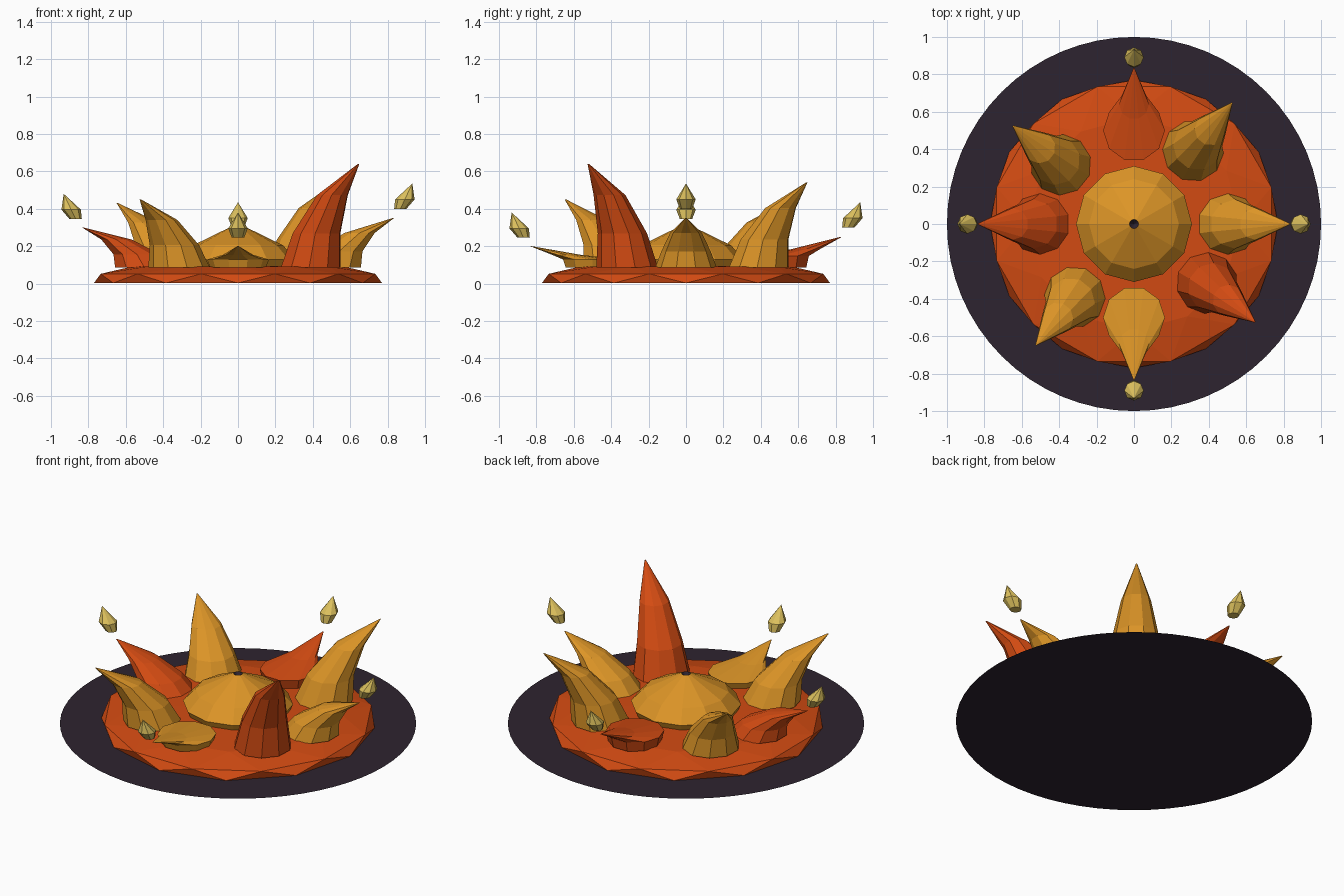
import bpy, bmesh
from math import sin, cos, pi, radians

old = bpy.data.objects.get("Cube")
if old:
    bpy.data.objects.remove(old)


def material(name, rgb):
    m = bpy.data.materials.new(name)
    m.use_nodes = True
    m.diffuse_color = (*rgb, 1)
    m.node_tree.nodes["Principled BSDF"].inputs["Base Color"].default_value = (*rgb, 1)
    return m


SCORCH = material("scorched dark", (0.027, 0.017, 0.029))
ORANGE = material("flame orange", (0.65, 0.07, 0.006))
AMBER = material("flame amber", (0.72, 0.30, 0.02))
EMBER = material("ember yellow", (0.72, 0.53, 0.11))


def loft(name, rings, sides, mat, angle=0, cap_top=True):
    """Join rings of (outward offset, radius, z, twist in steps), turned to an angle."""
    bm = bmesh.new()
    loops = []
    for off, r, z, twist in rings:
        loop = []
        for i in range(sides):
            a = 2 * pi * (i + twist) / sides
            x, y = off + r * cos(a), r * sin(a)
            loop.append(bm.verts.new((x * cos(angle) - y * sin(angle),
                                      x * sin(angle) + y * cos(angle), z)))
        loops.append(loop)
    for a, b in zip(loops, loops[1:]):
        for i in range(sides):
            j = (i + 1) % sides
            bm.faces.new((a[i], a[j], b[i]))
            bm.faces.new((a[j], b[j], b[i]))
    bm.faces.new(loops[0][::-1])
    if cap_top and rings[-1][1] > 0:
        bm.faces.new(loops[-1])
    bmesh.ops.remove_doubles(bm, verts=bm.verts, dist=0.0005)
    me = bpy.data.meshes.new(name)
    bm.to_mesh(me)
    bm.free()
    me.materials.append(mat)
    ob = bpy.data.objects.new(name, me)
    bpy.context.collection.objects.link(ob)
    return ob


# Scorched ground disc
bpy.ops.mesh.primitive_circle_add(vertices=64, radius=1, fill_type='NGON')
disc = bpy.context.object
disc.name = "ground_disc"
disc.data.materials.append(SCORCH)

# Faceted fire bed
loft("fire_bed", [(0, 0.77, 0.003, 0), (0, 0.76, 0.052, 0.5),
                  (0, 0.57, 0.09, 1), (0, 0.3, 0.095, 1)], 12, ORANGE)

# Central dome with a small dark vent at its peak
dome = loft("centre_dome", [(0, 0.29, 0.085, 0), (0, 0.31, 0.13, 0), (0, 0.24, 0.205, 0),
                            (0, 0.025, 0.31, 0), (0, 0, 0.28, 0)], 12, AMBER)
dome.data.materials.append(SCORCH)
for f in dome.data.polygons:
    if all(dome.data.vertices[v].co.xy.length < 0.03 for v in f.vertices):
        f.material_index = 1

# Flame tongues: (height fraction, radius, outward lean)
TALL = [(0, 0.165, 0), (0.33, 0.132, 0.04), (0.7, 0.085, 0.15), (1, 0.004, 0.33)]
LOW = [(0, 0.15, 0), (0.38, 0.165, 0), (0.6, 0.08, 0.14), (1, 0.004, 0.33)]
BASE_Z = 0.085
flames = [
    ("left", 0, 0.35, AMBER, TALL), ("back_left", 51, 0.54, AMBER, TALL),
    ("back", 90, 0.25, ORANGE, LOW), ("back_right", 141, 0.43, AMBER, TALL),
    ("right", 180, 0.30, ORANGE, TALL), ("front_right", 231, 0.45, AMBER, TALL),
    ("front", 270, 0.20, AMBER, LOW), ("front_left", 321, 0.64, ORANGE, TALL),
]
for side, deg, top, mat, shape in flames:
    rings = [(0.5 + lean, r, BASE_Z + t * (top - BASE_Z), 0.5) for t, r, lean in shape]
    loft(side + "_flame", rings, 10, mat, radians(deg))

# Floating embers leaning outward
for side, deg, z in [("left", 0, 0.40), ("back", 90, 0.30),
                     ("right", 180, 0.345), ("front", 270, 0.245)]:
    loft(side + "_ember", [(0.868, 0.033, z, 0), (0.892, 0.052, z + 0.05, 0),
                           (0.932, 0, z + 0.135, 0)], 8, EMBER, radians(deg))
